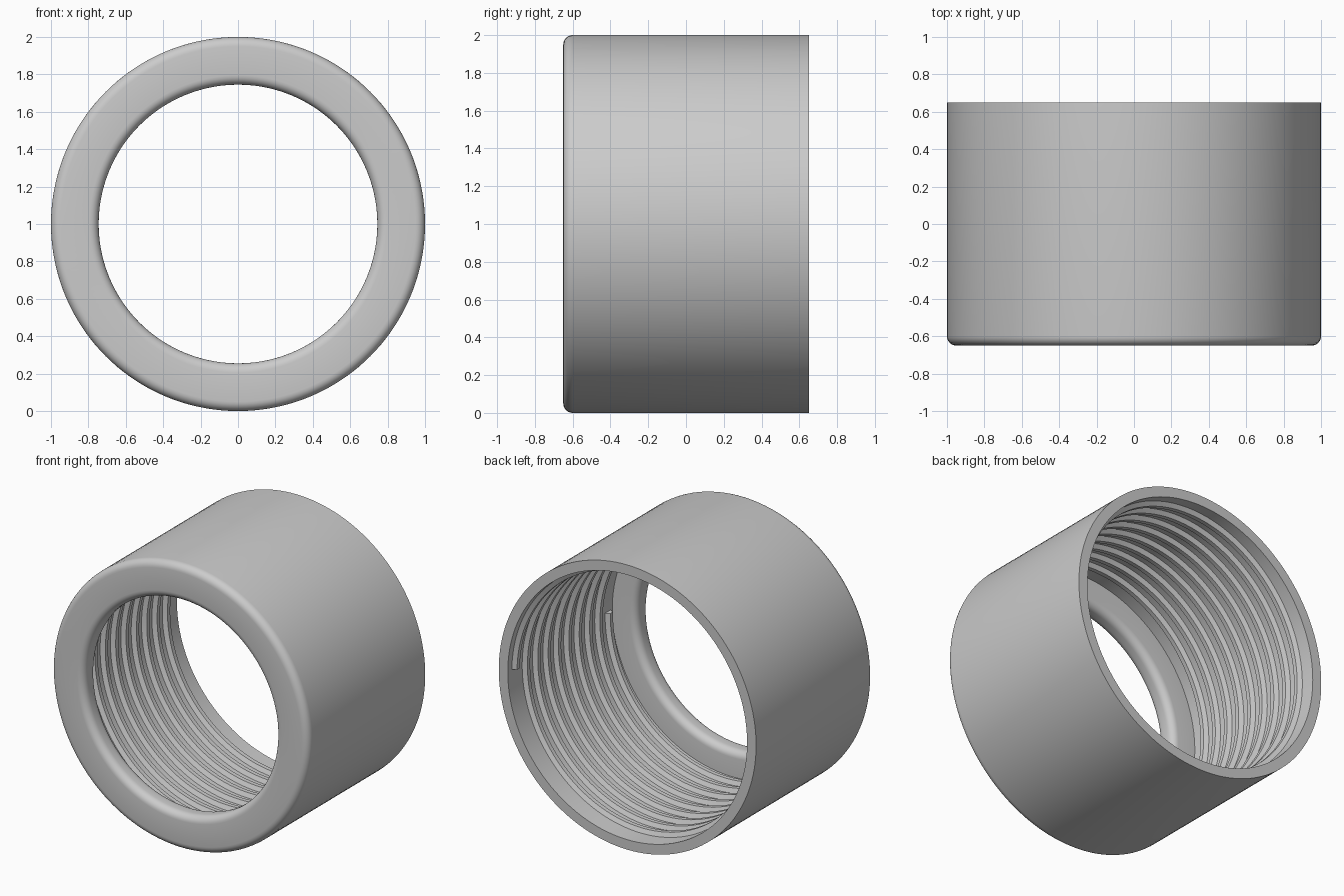
import bpy, bmesh, math

if "Cube" in bpy.data.objects:
    bpy.data.objects.remove(bpy.data.objects["Cube"], do_unlink=True)

SEGMENTS = 144
BACK, FRONT = 0.65, -0.65
BORE, MOUTH, ROUND = 0.93, 0.745, 0.05
LIP = 0.14          # depth of the front lip
PITCH, TURNS = 0.115, 9

grey = bpy.data.materials.new("satin grey")
grey.use_nodes = True
grey.diffuse_color = (0.6, 0.6, 0.6, 1)
grey.node_tree.nodes["Principled BSDF"].inputs["Base Color"].default_value = grey.diffuse_color


def finish(bm, name):
    bmesh.ops.recalc_face_normals(bm, faces=bm.faces)
    mesh = bpy.data.meshes.new(name)
    bm.to_mesh(mesh)
    bm.free()
    mesh.materials.append(grey)
    obj = bpy.data.objects.new(name, mesh)
    bpy.context.collection.objects.link(obj)
    bpy.ops.object.select_all(action="DESELECT")
    obj.select_set(True)
    bpy.context.view_layer.objects.active = obj
    bpy.ops.object.shade_smooth_by_angle(angle=math.radians(32))


def ring_point(radius, y, angle):
    return (radius * math.cos(angle), y, 1 + radius * math.sin(angle))


def corner(radius, y, start):
    """Quarter-round profile points about a centre, from a start angle in degrees."""
    angles = [math.radians(start + 15 * i) for i in range(7)]
    return [(radius + ROUND * math.cos(a), y + ROUND * math.sin(a)) for a in angles]


def sweep(bm, sections, closed):
    """Bridge successive closed cross-sections into a tube."""
    rows = [[bm.verts.new(p) for p in section] for section in sections]
    pairs = list(zip(rows, rows[1:])) + ([(rows[-1], rows[0])] if closed else [])
    for a, b in pairs:
        for i in range(len(a)):
            j = (i + 1) % len(a)
            bm.faces.new((a[i], a[j], b[j], b[i]))
    if not closed:
        bm.faces.new(rows[0])
        bm.faces.new(rows[-1])


# Shell: straight outer wall, rounded front lip, plain bore
profile = [(BORE, BACK), (1, BACK)]
profile += corner(1 - ROUND, FRONT + ROUND, 0)[::-1][::-1] and [
    (r, 2 * (FRONT + ROUND) - y) for r, y in corner(1 - ROUND, FRONT + ROUND, 0)]
profile += corner(MOUTH + ROUND, FRONT + ROUND, 180)[::-1]
profile += corner(MOUTH + ROUND, FRONT + LIP - ROUND, 90)[::-1]
profile += [(BORE, FRONT + LIP)]
bm = bmesh.new()
sweep(bm, [[ring_point(r, y, math.tau * s / SEGMENTS) for r, y in profile]
           for s in range(SEGMENTS)], True)
finish(bm, "ring_shell")

# Internal screw thread: trapezoid ridge following a helix
ridge = [(BORE + 0.01, -0.035), (BORE - 0.03, -0.015),
         (BORE - 0.03, 0.015), (BORE + 0.01, 0.035)]
bm = bmesh.new()
start = FRONT + LIP + 0.05
sections = []
for s in range(TURNS * SEGMENTS + 1):
    turn = s / SEGMENTS
    sections.append([ring_point(r, start + turn * PITCH + y, -math.tau * turn)
                     for r, y in ridge])
sweep(bm, sections, False)
finish(bm, "screw_thread")
